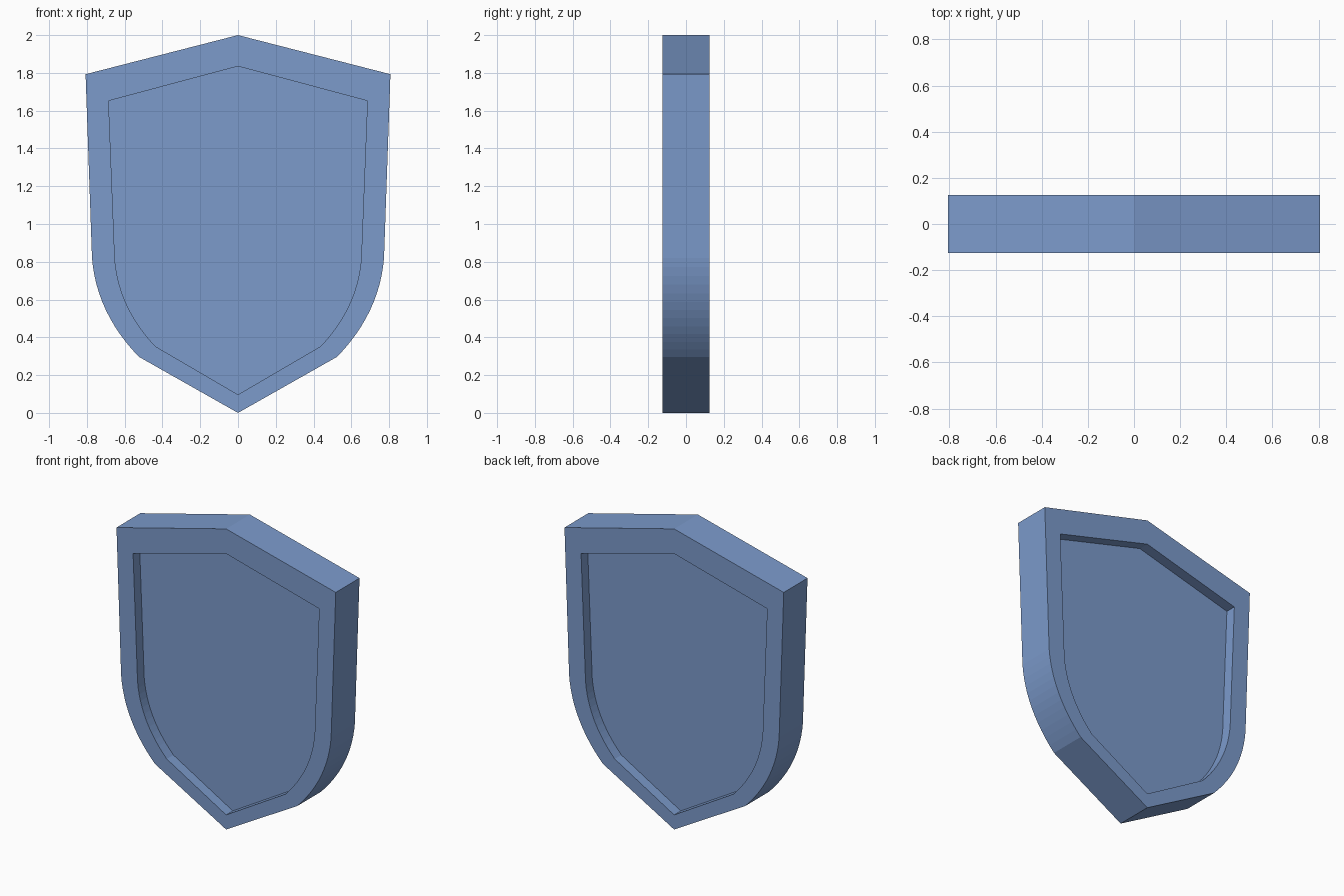
import bpy
import bmesh
from mathutils import Vector

cube = bpy.data.objects.get("Cube")
if cube:
    bpy.data.objects.remove(cube, do_unlink=True)

HALF_DEPTH = 0.125
RECESS = 0.07
ARC_STEPS = 12

blue = bpy.data.materials.new("steel blue")
blue.use_nodes = True
colour = (0.2, 0.325, 0.6, 1)
blue.diffuse_color = colour
blue.node_tree.nodes["Principled BSDF"].inputs["Base Color"].default_value = colour


def shield_outline(top, shoulder, waist, bend, hip, tip):
    """Closed symmetric outline: straight flank, curved lower side, pointed ends."""
    a, b, c = Vector(waist), Vector(bend), Vector(hip)
    arc = []
    for i in range(ARC_STEPS + 1):
        t = i / ARC_STEPS
        arc.append(a * (1 - t) ** 2 + b * 2 * t * (1 - t) + c * t * t)
    side = [Vector(shoulder)] + arc
    mirrored = [Vector((-p.x, p.y)) for p in reversed(side)]
    return [Vector((0, top))] + side + [Vector((0, tip))] + mirrored


outer = shield_outline(2.0, (0.807, 1.793), (0.773, 0.82), (0.75, 0.53), (0.525, 0.297), 0.0)
inner = shield_outline(1.835, (0.685, 1.652), (0.652, 0.81), (0.63, 0.555), (0.437, 0.352), 0.097)

bm = bmesh.new()


def ring(points, y):
    return [bm.verts.new((p.x, y, p.y)) for p in points]


def bridge(first, second):
    count = len(first)
    for i in range(count):
        j = (i + 1) % count
        bm.faces.new((first[i], first[j], second[j], second[i]))


# Front panel, recess wall, front border, outer edge, then the same on the back
floor = HALF_DEPTH - RECESS
rings = [ring(inner, -floor), ring(inner, -HALF_DEPTH), ring(outer, -HALF_DEPTH),
         ring(outer, HALF_DEPTH), ring(inner, HALF_DEPTH), ring(inner, floor)]
for first, second in zip(rings, rings[1:]):
    bridge(first, second)
bm.faces.new(rings[0])
bm.faces.new(rings[-1])
bmesh.ops.recalc_face_normals(bm, faces=bm.faces)

mesh = bpy.data.meshes.new("shield")
bm.to_mesh(mesh)
bm.free()
mesh.materials.append(blue)
shield = bpy.data.objects.new("shield", mesh)
bpy.context.collection.objects.link(shield)
